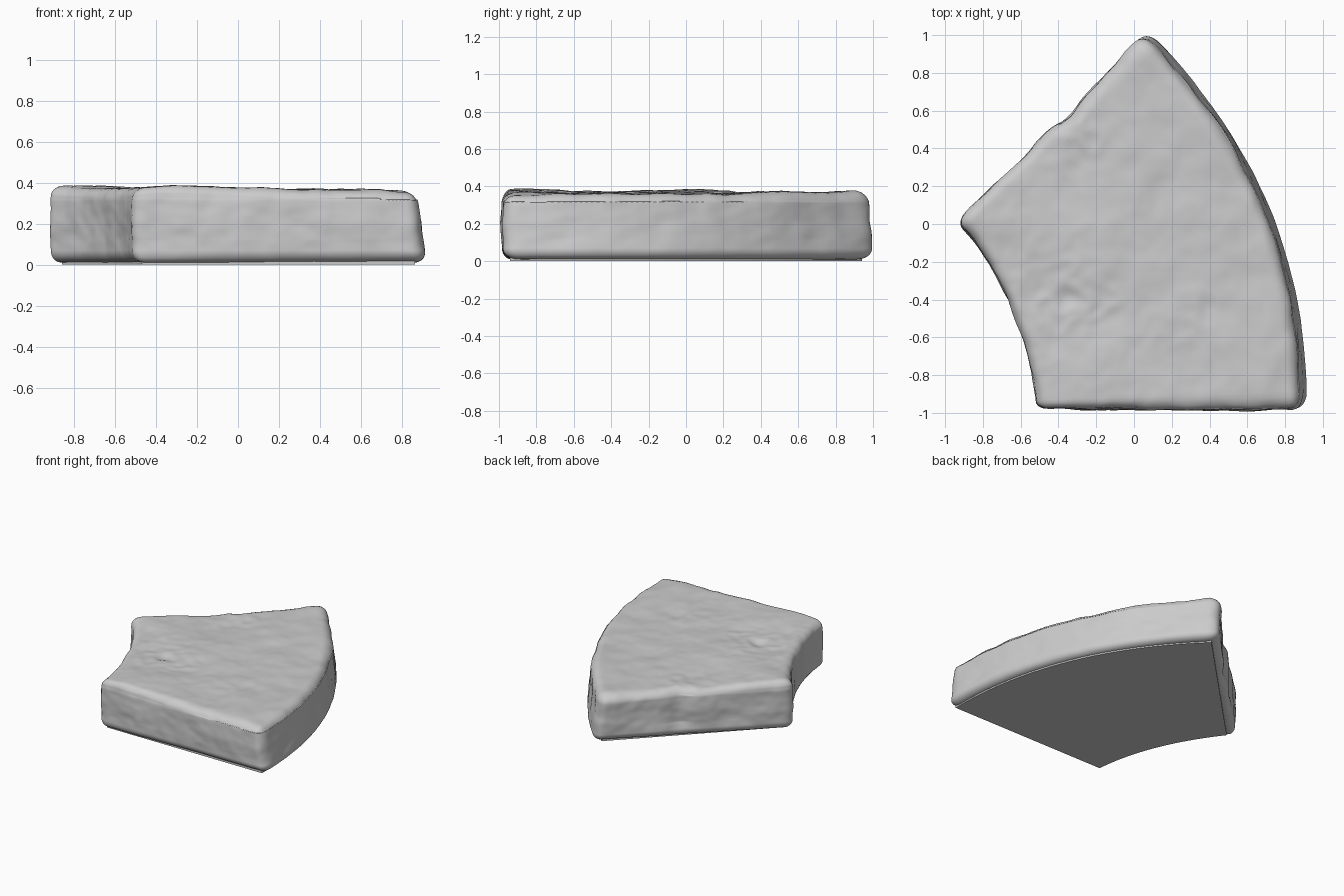
import bpy, bmesh, math
from mathutils import Vector, noise

cube = bpy.data.objects.get("Cube")
if cube:
    bpy.data.objects.remove(cube, do_unlink=True)

stone = bpy.data.materials.new("grey stone")
stone.use_nodes = True
stone.diffuse_color = (0.6, 0.6, 0.6, 1)
bsdf = stone.node_tree.nodes["Principled BSDF"]
bsdf.inputs["Base Color"].default_value = (0.6, 0.6, 0.6, 1)
bsdf.inputs["Roughness"].default_value = 0.9


def arc(start, mid, end):
    """Curve through three plan points, as a function of t."""
    a, m, b = Vector(start), Vector(mid), Vector(end)
    c = 2 * m - (a + b) / 2
    return lambda t: a * (1 - t) ** 2 + c * 2 * t * (1 - t) + b * t * t


def add_object(name, bm):
    mesh = bpy.data.meshes.new(name)
    bmesh.ops.recalc_face_normals(bm, faces=bm.faces)
    bm.to_mesh(mesh)
    bm.free()
    mesh.materials.append(stone)
    obj = bpy.data.objects.new(name, mesh)
    bpy.context.collection.objects.link(obj)
    return obj


def bump(p, x, y, width):
    return math.exp(-((p.x - x) ** 2 + (p.y - y) ** 2) / width ** 2)


# Curved slab: a rounded box swept between the inner and outer arcs
inner = arc((-0.935, 0.01), (-0.64, -0.46), (-0.515, -0.98))
outer = arc((0.075, 1.02), (0.71, 0.095), (0.912, -0.98))
half = Vector((0.7, 0.8, 0.18))
radius = 0.06
bm = bmesh.new()
bmesh.ops.create_cube(bm, size=2)
bmesh.ops.subdivide_edges(bm, edges=bm.edges[:], cuts=70, use_grid_fill=True)
for v in bm.verts:
    p = Vector(c * h for c, h in zip(v.co, half))
    core = Vector(max(radius - h, min(h - radius, c)) for c, h in zip(p, half))
    p = core + (p - core).normalized() * radius
    t = 0.5 - p.y / half.y / 2
    s = 0.5 + p.x / half.x / 2
    # The outer wall leans inwards towards the top
    lean = 0.035 * max(0, s - 0.5) * (p.z / half.z + 0.6)
    plan = inner(t).lerp(outer(t), s - lean)
    v.co = (plan.x, plan.y, p.z + half.z + 0.01)
bmesh.ops.recalc_face_normals(bm, faces=bm.faces)
bm.normal_update()

# Weathering: broad swells, small dents, a chipped edge and a worn hollow
moves = []
for v in bm.verts:
    p, n = v.co, v.normal
    worn = min(1, p.z / 0.12)
    swell = 0.016 * noise.noise(p * 2.6) + 0.008 * noise.noise(p * 7)
    fine = 0.003 * noise.noise(p * 17)
    move = n * (swell + fine) * worn
    if n.z > 0.3:
        rough = bump(p, -0.35, -0.4, 0.22) + 0.7 * bump(p, -0.3, 0.4, 0.18)
        rough += 0.5 * bump(p, 0.3, -0.55, 0.2)
        move.z -= 0.03 * rough * abs(noise.noise(p * 9))
        move.z += 0.018 * bump(p, -0.25, -0.9, 0.3) + 0.012 * bump(p, -0.8, 0, 0.25)
        move.z -= 0.012 * max(0, p.x)
    chip = bump(p, -0.34, 0.58, 0.1) * worn
    move += Vector((0.7, -0.7, 0)) * 0.035 * chip
    moves.append(move)
for v, move in zip(bm.verts, moves):
    v.co += move
slab = add_object("stone_slab", bm)
for poly in slab.data.polygons:
    poly.use_smooth = True

# Flat underside plate, inset from the slab walls
inner_base = arc((-0.86, 0.0), (-0.59, -0.46), (-0.47, -0.94))
outer_base = arc((0.07, 0.94), (0.67, 0.08), (0.865, -0.94))
steps = [i / 20 for i in range(21)]
outline = [inner_base(t) for t in steps] + [outer_base(t) for t in reversed(steps)]
bm = bmesh.new()
face = bm.faces.new([bm.verts.new((p.x, p.y, 0)) for p in outline])
raised = bmesh.ops.extrude_face_region(bm, geom=[face], use_keep_orig=True)
for item in raised["geom"]:
    if isinstance(item, bmesh.types.BMVert):
        item.co.z = 0.03
add_object("base_plate", bm)
